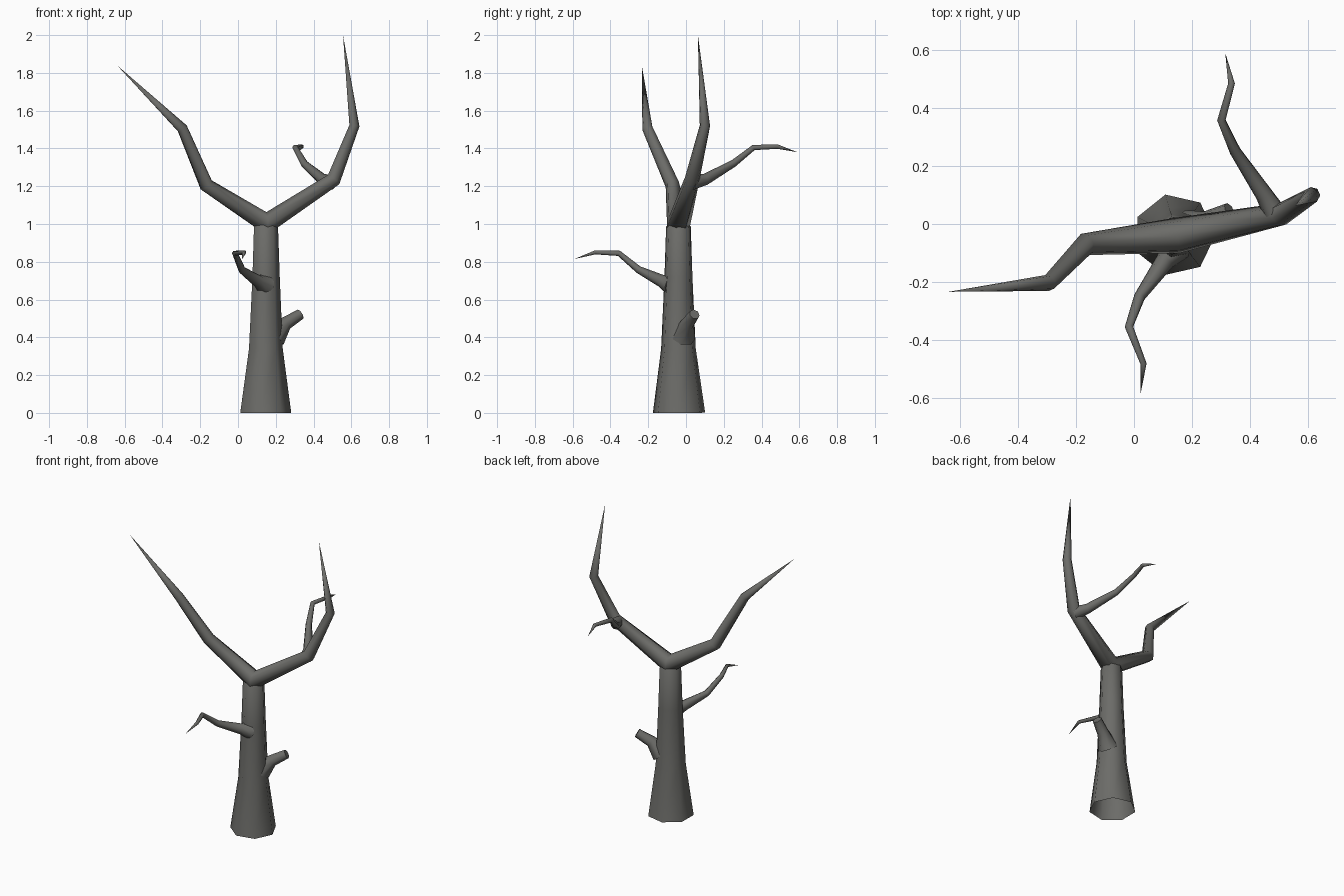
import bpy, bmesh, math
from mathutils import Vector

if "Cube" in bpy.data.objects:
    bpy.data.objects.remove(bpy.data.objects["Cube"])

bark = bpy.data.materials.new("dark grey bark")
bark.diffuse_color = (0.15, 0.15, 0.14, 1)
bark.use_nodes = True
bark.node_tree.nodes["Principled BSDF"].inputs["Base Color"].default_value = bark.diffuse_color


def limb(name, pts, sides=7, cap_start=False, cap_end=False, ref=(0, 0, 1)):
    """Tapered tube through (x, y, z, radius); radius 0 makes a pointed tip."""
    bm = bmesh.new()
    P = [Vector(p[:3]) for p in pts]
    ref = Vector(ref)
    rings = []
    for i, p in enumerate(P):
        a = (p - P[i - 1]).normalized() if i else Vector()
        b = (P[i + 1] - p).normalized() if i < len(P) - 1 else Vector()
        t = (a + b).normalized()
        u = (ref - t * ref.dot(t)).normalized()
        ref = u
        v = t.cross(u)
        r = pts[i][3]
        if r == 0:
            rings.append([bm.verts.new(p)])
            continue
        rings.append([bm.verts.new(p + r * (u * math.cos(k) + v * math.sin(k)))
                      for k in (2 * math.pi * j / sides for j in range(sides))])
    for A, B in zip(rings, rings[1:]):
        for j in range(sides):
            k = (j + 1) % sides
            if len(A) == 1:
                bm.faces.new((A[0], B[k], B[j]))
            elif len(B) == 1:
                bm.faces.new((A[j], A[k], B[0]))
            else:
                bm.faces.new((A[j], A[k], B[k], B[j]))
    if cap_start:
        bm.faces.new(rings[0][::-1])
    if cap_end:
        bm.faces.new(rings[-1])
    me = bpy.data.meshes.new(name)
    bm.to_mesh(me)
    bm.free()
    me.materials.append(bark)
    ob = bpy.data.objects.new(name, me)
    bpy.context.collection.objects.link(ob)
    bpy.ops.object.select_all(action='DESELECT')
    ob.select_set(True)
    bpy.context.view_layer.objects.active = ob
    bpy.ops.object.shade_smooth_by_angle(angle=math.radians(60))


# flared trunk, open underneath
limb("trunk", [(.14, -.037, 0, .142), (.143, -.04, .34, .094),
               (.145, -.04, .72, .076), (.145, -.04, .985, .067),
               (.148, -.04, 1.03, .03)], cap_end=True, ref=(1, 0, 0))

# the two main boughs form one V through the fork
limb("main_boughs", [(-.64, -.234, 1.84, 0), (-.295, -.203, 1.505, .029),
                     (-.168, -.07, 1.205, .039), (.15, -.04, 1.0, .063),
                     (.505, .032, 1.235, .04), (.615, .1, 1.52, .028),
                     (.556, .063, 2.0, 0)])

# crooked twigs
limb("right_twig", [(.49, .03, 1.22, .042), (.45, .1, 1.235, .031),
                    (.35, .25, 1.32, .02), (.302, .358, 1.405, .015),
                    (.337, .485, 1.41, .012), (.315, .59, 1.38, 0)], cap_start=True)
limb("left_twig", [(.145, -.075, .68, .06), (.107, -.128, .698, .034),
                   (.02, -.25, .758, .02), (-.017, -.355, .845, .015),
                   (.033, -.482, .85, .011), (.022, -.59, .815, 0)], cap_start=True)

# snapped-off stub
limb("broken_stub", [(.19, -.015, .4, .065), (.25, .008, .472, .037),
                     (.33, .045, .522, .029)], cap_start=True, cap_end=True)
